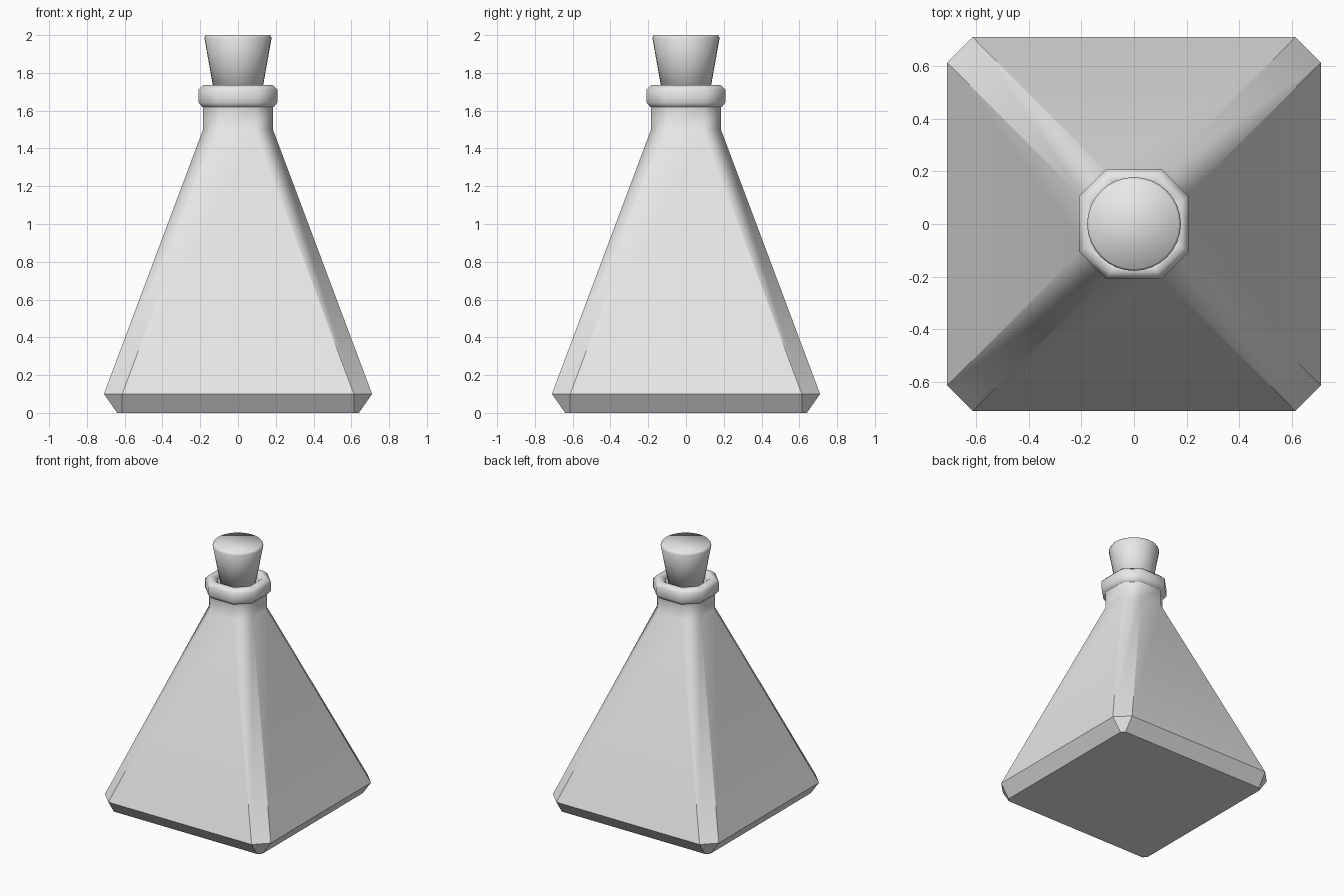
import bpy
import bmesh
from math import cos, sin, tau

cube = bpy.data.objects.get("Cube")
if cube:
    bpy.data.objects.remove(cube)

grey = bpy.data.materials.new("light grey")
grey.use_nodes = True
grey.diffuse_color = (0.8, 0.8, 0.8, 1)
grey.node_tree.nodes["Principled BSDF"].inputs["Base Color"].default_value = (0.8, 0.8, 0.8, 1)


def square_ring(half, flat):
    """Square outline with cut corners."""
    a, b = half, flat
    return [(a, -b), (a, b), (b, a), (-b, a), (-a, b), (-a, -b), (-b, -a), (b, -a)]


def round_ring(radius, sides=32):
    return [(radius * cos(tau * i / sides), radius * sin(tau * i / sides)) for i in range(sides)]


def loft(name, sections, sharp_below=None):
    """Join stacked outlines (outline, z) and cap both ends."""
    bm = bmesh.new()
    rings = [[bm.verts.new((x, y, z)) for x, y in outline] for outline, z in sections]
    n = len(rings[0])
    for low, high in zip(rings, rings[1:]):
        for i in range(n):
            j = (i + 1) % n
            bm.faces.new((low[i], low[j], high[j], high[i]))
    bm.faces.new(rings[0][::-1])
    bm.faces.new(rings[-1])
    for face in bm.faces:
        face.smooth = True
    if sharp_below is not None:
        for edge in bm.edges:
            edge.smooth = min(v.co.z for v in edge.verts) > sharp_below
    mesh = bpy.data.meshes.new(name)
    bm.to_mesh(mesh)
    bm.free()
    mesh.materials.append(grey)
    obj = bpy.data.objects.new(name, mesh)
    bpy.context.collection.objects.link(obj)
    return obj


# Bottle: bevelled foot, tapering body, neck, rounded lip and mouth
bottle_profile = [
    (0.64, 0.615, 0), (0.71, 0.613, 0.1),
    (0.185, 0.09, 1.5), (0.185, 0.09, 1.62),
    (0.19, 0.095, 1.62), (0.21, 0.105, 1.645), (0.21, 0.105, 1.71),
    (0.185, 0.09, 1.735), (0.155, 0.075, 1.735), (0.135, 0.065, 1.71), (0.135, 0.065, 1.66),
]
bottle = loft("bottle", [(square_ring(h, f), z) for h, f, z in bottle_profile], sharp_below=1.0)
weighted = bottle.modifiers.new("Weighted Normal", "WEIGHTED_NORMAL")
weighted.keep_sharp = True

# Stopper: tapered plug with a softened rim
stopper_profile = [(0.118, 1.65), (0.178, 1.985), (0.17, 2.0)]
loft("stopper", [(round_ring(r), z) for r, z in stopper_profile])
